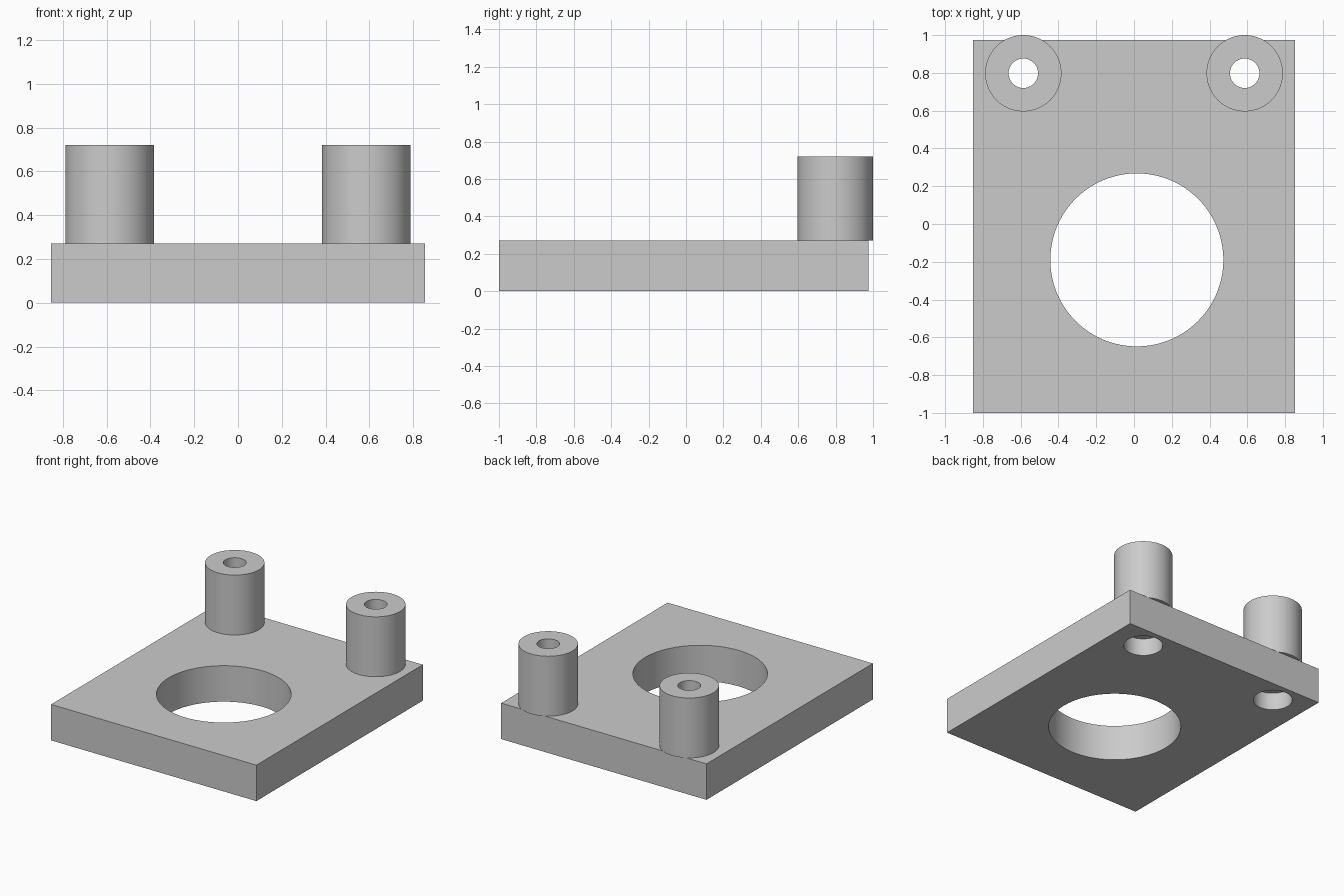
import bpy
import math

if "Cube" in bpy.data.objects:
    bpy.data.objects.remove(bpy.data.objects["Cube"], do_unlink=True)

# Main dimensions
HALF_WIDTH = 0.853
FRONT, BACK = -1.0, 0.975
THICKNESS = 0.27
POST_TOP = 0.72
POST_X, POST_Y, POST_RADIUS = 0.586, 0.798, 0.202
BORE_RADIUS, RECESS_RADIUS, RECESS_DEPTH = 0.078, 0.135, 0.132

grey = bpy.data.materials.new("plain grey")
grey.use_nodes = True
colour = (0.6, 0.6, 0.6, 1)
grey.diffuse_color = colour
grey.node_tree.nodes["Principled BSDF"].inputs["Base Color"].default_value = colour


def cylinder(name, x, y, radius, bottom, top, sides=96):
    bpy.ops.mesh.primitive_cylinder_add(
        vertices=sides, radius=radius, depth=top - bottom,
        location=(x, y, (bottom + top) / 2))
    obj = bpy.context.object
    obj.name = name
    obj.data.materials.append(grey)
    return obj


def cut(target, cutters):
    """Subtract each cutter from the target, then shade the result."""
    bpy.ops.object.select_all(action='DESELECT')
    target.select_set(True)
    bpy.context.view_layer.objects.active = target
    for cutter in cutters:
        cutter.hide_render = True
        mod = target.modifiers.new("hole", 'BOOLEAN')
        mod.operation = 'DIFFERENCE'
        mod.solver = 'EXACT'
        mod.object = cutter
        bpy.ops.object.modifier_apply(modifier=mod.name)
        bpy.data.objects.remove(cutter, do_unlink=True)
    bpy.ops.object.shade_smooth_by_angle(angle=math.radians(30))


# Base plate with a large opening and stepped screw holes under the posts
bpy.ops.mesh.primitive_cube_add(
    size=1, location=(0, (FRONT + BACK) / 2, THICKNESS / 2))
plate = bpy.context.object
plate.name = "base_plate"
plate.scale = (2 * HALF_WIDTH, BACK - FRONT, THICKNESS)
bpy.ops.object.transform_apply(location=False, rotation=False, scale=True)
plate.data.materials.append(grey)

holes = [cylinder("opening_cutter", 0.015, -0.19, 0.458, -0.1, 0.4, 128)]
for side in (-1, 1):
    x = side * POST_X
    holes.append(cylinder("bore_cutter", x, POST_Y, BORE_RADIUS, -0.1, 0.4))
    holes.append(cylinder("recess_cutter", x, POST_Y, RECESS_RADIUS,
                          -0.1, RECESS_DEPTH))
cut(plate, holes)

# Hollow posts, overhanging the back edge slightly
for side, name in ((-1, "right_post"), (1, "left_post")):
    x = side * POST_X
    post = cylinder(name, x, POST_Y, POST_RADIUS, THICKNESS, POST_TOP)
    bore = cylinder("bore_cutter", x, POST_Y, BORE_RADIUS, 0.1, 0.9)
    cut(post, [bore])
